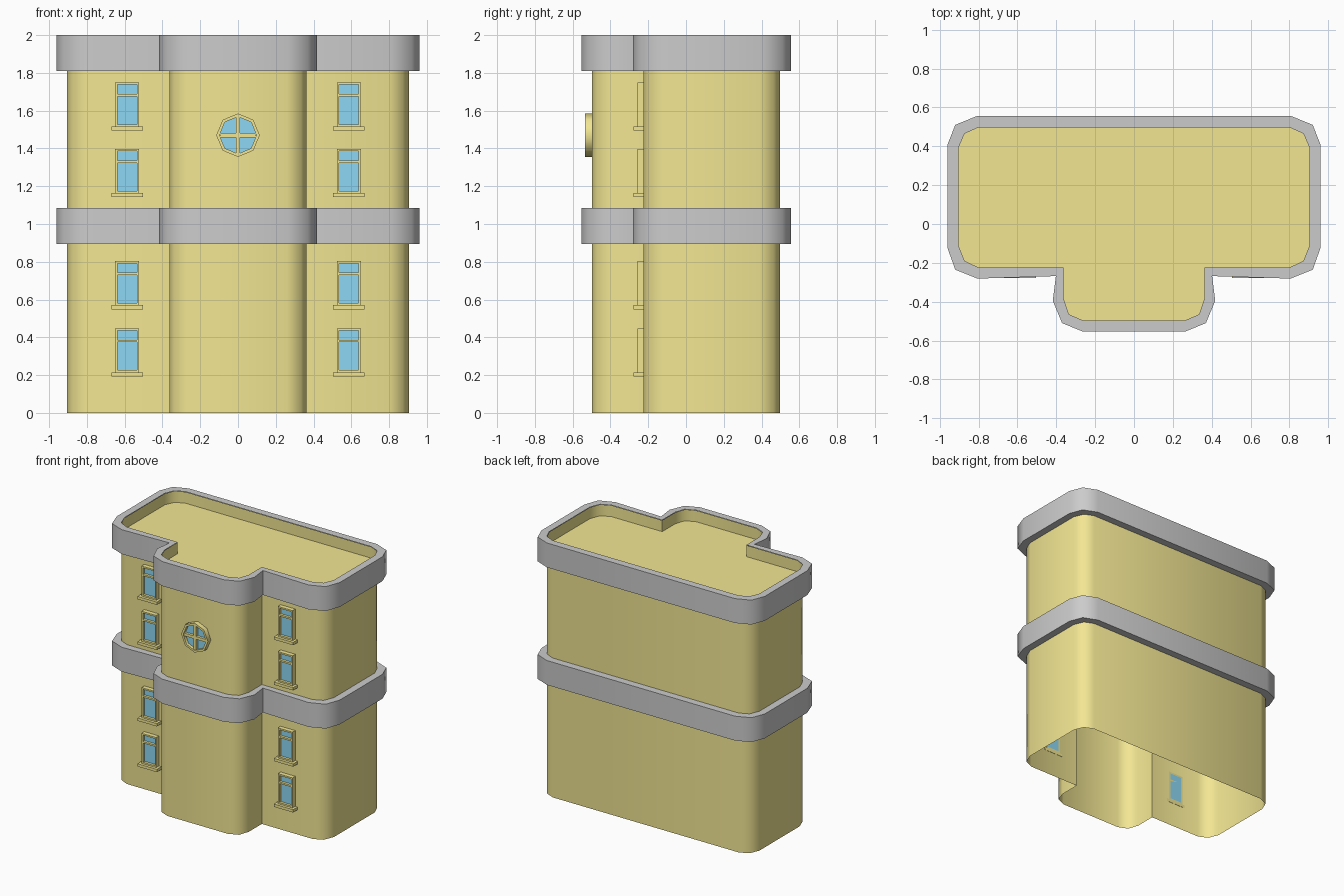
import bpy, bmesh, math

if "Cube" in bpy.data.objects:
    bpy.data.objects.remove(bpy.data.objects["Cube"])

# Right halves of the plan outlines, front centre round to back centre
WALL = [(.26, -.497), (.335, -.465), (.362, -.385), (.362, -.224), (.80, -.224),
        (.872, -.19), (.904, -.11), (.904, .39), (.872, .465), (.80, .497)]
BAND = [(.265, -.553), (.37, -.51), (.418, -.395), (.402, -.268), (.805, -.281),
        (.92, -.235), (.961, -.12), (.961, .405), (.92, .51), (.81, .555)]


def material(name, rgb):
    m = bpy.data.materials.new(name)
    m.diffuse_color = (*rgb, 1)
    m.use_nodes = True
    m.node_tree.nodes["Principled BSDF"].inputs["Base Color"].default_value = m.diffuse_color
    return m


YELLOW = material("yellow_paint", (.89, .79, .29))
BLUE = material("blue_glass", (.27, .69, .91))


def full(half):
    return half + [(-x, y) for x, y in reversed(half)]


def finish(name, bm, mat=None, smooth=None):
    me = bpy.data.meshes.new(name)
    bm.to_mesh(me)
    bm.free()
    ob = bpy.data.objects.new(name, me)
    bpy.context.collection.objects.link(ob)
    if mat:
        me.materials.append(mat)
    if smooth:
        bpy.ops.object.select_all(action='DESELECT')
        ob.select_set(True)
        bpy.context.view_layer.objects.active = ob
        bpy.ops.object.shade_smooth_by_angle(angle=math.radians(smooth))
    return ob


def ring(bm, pts, z):
    return [bm.verts.new((x, y, z)) for x, y in pts]


def bridge(bm, a, b):
    n = len(a)
    for i in range(n):
        j = (i + 1) % n
        bm.faces.new((a[i], a[j], b[j], b[i]))


def box(bm, x0, x1, y0, y1, z0, z1):
    r = [(x0, y0), (x1, y0), (x1, y1), (x0, y1)]
    a, b = ring(bm, r, z0), ring(bm, r, z1)
    bridge(bm, a, b)
    bm.faces.new(a[::-1])
    bm.faces.new(b)


# Walls: open at the bottom
bm = bmesh.new()
bridge(bm, ring(bm, full(WALL), 0), ring(bm, full(WALL), 1.998))
finish("walls", bm, YELLOW, 60)

# Sunken flat roof
bm = bmesh.new()
bm.faces.new(ring(bm, full(WALL), 1.91))
finish("roof", bm, YELLOW)

# Grey bands around the middle and the parapet
for name, z0, z1 in (("middle_band", .895, 1.085), ("parapet_band", 1.81, 2.0)):
    bm = bmesh.new()
    o0, o1 = ring(bm, full(BAND), z0), ring(bm, full(BAND), z1)
    i0, i1 = ring(bm, full(WALL), z0), ring(bm, full(WALL), z1)
    bridge(bm, o0, o1)
    bridge(bm, o1, i1)
    bridge(bm, i0, o0)
    finish(name, bm, None, 60)

# Sash windows with sills
for side, cx in (("left", -.587), ("right", .587)):
    for k, top in enumerate((.448, .804, 1.398, 1.75)):
        bot = top - .234
        bm = bmesh.new()
        for s in (-1, 1):
            a, b = sorted((cx + s * .063, cx + s * .051))
            box(bm, a, b, -.258, -.222, bot, top)
        for a, b in ((top - .012, top), (top - .074, top - .061), (bot, bot + .012)):
            box(bm, cx - .051, cx + .051, -.258, -.222, a, b)
        box(bm, cx - .083, cx + .083, -.279, -.222, bot - .022, bot)
        finish(f"window_frame_{side}_{k + 1}", bm, YELLOW)
        bm = bmesh.new()
        box(bm, cx - .051, cx + .051, -.238, -.222, bot + .012, top - .012)
        finish(f"window_glass_{side}_{k + 1}", bm, BLUE)

# Octagonal window: rim, cross bars and glass
CZ = 1.47


def octagon(bm, r, y):
    return [bm.verts.new((r * math.sin(i * math.pi / 4), y, CZ + r * math.cos(i * math.pi / 4)))
            for i in range(8)]


bm = bmesh.new()
o0, o1 = octagon(bm, .115, -.49), octagon(bm, .115, -.534)
i0, i1 = octagon(bm, .098, -.49), octagon(bm, .098, -.534)
bridge(bm, o0, o1)
bridge(bm, o1, i1)
bridge(bm, i1, i0)
bmesh.ops.recalc_face_normals(bm, faces=bm.faces)
finish("round_window_rim", bm, YELLOW, 50)

bm = bmesh.new()
box(bm, -.011, .011, -.53, -.495, CZ - .096, CZ + .096)
for s in (-1, 1):
    a, b = sorted((s * .011, s * .096))
    box(bm, a, b, -.53, -.495, CZ - .011, CZ + .011)
finish("round_window_bars", bm, YELLOW)

bm = bmesh.new()
bm.faces.new(octagon(bm, .098, -.51))
bmesh.ops.recalc_face_normals(bm, faces=bm.faces)
for f in bm.faces:
    f.normal_update()
    if f.normal.y > 0:
        f.normal_flip()
finish("round_window_glass", bm, BLUE)
